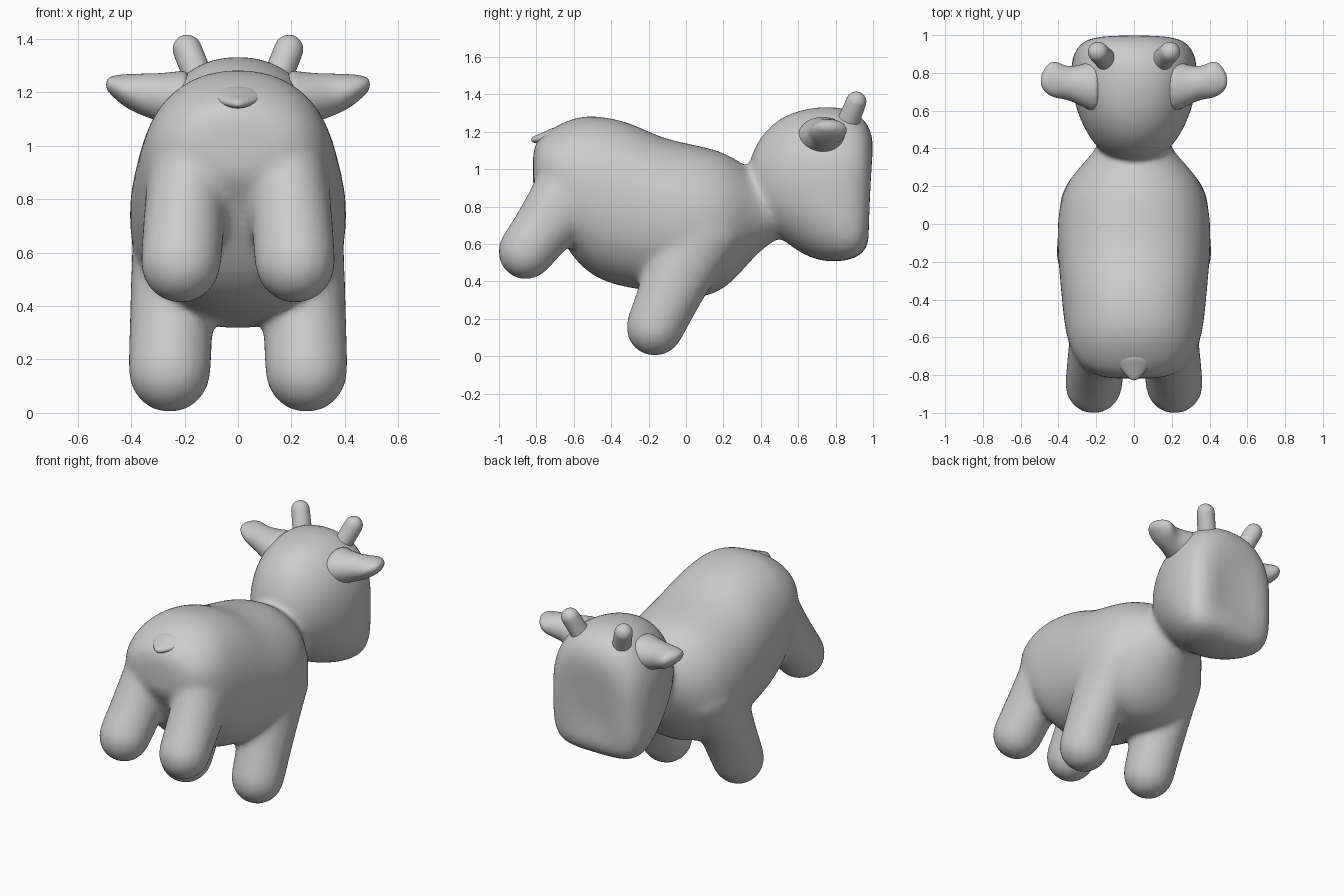
import bpy, bmesh, math
from mathutils import Vector

cube = bpy.data.objects.get("Cube")
if cube:
    bpy.data.objects.remove(cube, do_unlink=True)

GREY = (0.6, 0.6, 0.6, 1)
grey = bpy.data.materials.new("plain grey")
grey.use_nodes = True
grey.diffuse_color = GREY
grey.node_tree.nodes["Principled BSDF"].inputs["Base Color"].default_value = GREY


def loft(bm, rings, sides=16):
    """Closed skin over rings of (centre, half axis u, half axis v, upper and lower roundness)."""
    loops = []
    for c, u, v, upper, lower in rings:
        loop = []
        for i in range(sides):
            a = math.tau * i / sides
            ca, sa = math.cos(a), math.sin(a)
            power = upper if sa > 0 else lower
            p = c + u * math.copysign(abs(ca) ** (2 / power), ca)
            p += v * math.copysign(abs(sa) ** (2 / power), sa)
            loop.append(bm.verts.new(p))
        loops.append(loop)
    for a, b in zip(loops, loops[1:]):
        for i in range(sides):
            j = (i + 1) % sides
            bm.faces.new((a[i], a[j], b[j], b[i]))
    bm.faces.new(loops[0])
    bm.faces.new(loops[-1])


def trunk(bm, profile):
    """Loft through (top y, top z, bottom y, bottom z, half width, upper, lower)."""
    rings = []
    for yt, zt, yb, zb, w, upper, lower in profile:
        top, bottom = Vector((0, yt, zt)), Vector((0, yb, zb))
        rings.append(((top + bottom) / 2, Vector((w, 0, 0)), (top - bottom) / 2, upper, lower))
    loft(bm, rings, 32)


def limb(bm, start, end, depth, r):
    """Round-ended limb of radius r, flaring from front to back towards its start."""
    start, end = Vector(start), Vector(end)
    axis = (end - start).normalized()
    u = axis.cross(Vector((0, 1, 0))).normalized()
    v = axis.cross(u)
    rings = []
    for i in range(6):
        t = i / 5
        flare = r + (depth - r) * (1 - t) ** 1.5
        rings.append((start.lerp(end, t), u * r, v * flare, 2, 2))
    for i in range(1, 6):
        a = math.radians(16 * i)
        cap = r * math.cos(a)
        rings.append((end + axis * r * math.sin(a), u * cap, v * cap, 2, 2))
    loft(bm, rings)


def finish(bm, name, blend=False):
    bmesh.ops.recalc_face_normals(bm, faces=bm.faces[:])
    for f in bm.faces:
        f.smooth = True
    mesh = bpy.data.meshes.new(name)
    bm.to_mesh(mesh)
    bm.free()
    mesh.materials.append(grey)
    ob = bpy.data.objects.new(name, mesh)
    bpy.context.collection.objects.link(ob)
    sub = ob.modifiers.new("round", "SUBSURF")
    sub.levels = sub.render_levels = 2
    if blend:
        fuse = ob.modifiers.new("fuse", "REMESH")
        fuse.mode = "VOXEL"
        fuse.voxel_size = 0.016
        fuse.use_smooth_shade = True
        soft = ob.modifiers.new("soften", "SMOOTH")
        soft.factor = 0.5
        soft.iterations = 24


# Body, four legs and head, fused into one soft skin
bm = bmesh.new()
trunk(bm, [
    (-.82, 1.10, -.82, .92, .10, 2, 2),
    (-.80, 1.155, -.81, .87, .22, 2, 2),
    (-.72, 1.22, -.74, .77, .305, 2.1, 2.1),
    (-.60, 1.28, -.64, .57, .355, 2.2, 2.2),
    (-.48, 1.292, -.52, .43, .375, 2.2, 2.2),
    (-.30, 1.255, -.36, .37, .39, 2.2, 2.2),
    (-.15, 1.175, -.20, .35, .405, 2.2, 2.2),
    (0, 1.14, -.02, .315, .41, 2.2, 2.2),
    (.15, 1.11, .12, .31, .39, 2.2, 2.2),
    (.23, 1.075, .25, .39, .345, 2.1, 2.1),
    (.29, 1.04, .36, .53, .265, 2, 2),
    (.34, 1.0, .47, .62, .19, 2, 2),
    (.42, .98, .56, .65, .17, 2, 2),
])
for s in (-1, 1):
    limb(bm, (s * .185, -.57, .93), (s * .214, -.853, .563), .23, .156)
    limb(bm, (s * .235, .11, .78), (s * .256, -.165, .158), .26, .16)
# Head, round on top with a broad square jaw
trunk(bm, [
    (.33, .99, .47, .65, .17, 2, 2),
    (.35, 1.09, .52, .62, .21, 2, 2),
    (.415, 1.205, .57, .58, .255, 2, 2.1),
    (.52, 1.29, .64, .535, .297, 2.1, 2.3),
    (.65, 1.33, .72, .508, .328, 2.2, 2.7),
    (.78, 1.34, .80, .503, .338, 2.2, 3.5),
    (.88, 1.32, .88, .513, .33, 2.3, 4.4),
    (.95, 1.275, .945, .545, .297, 2.4, 5),
    (.99, 1.21, .978, .60, .24, 2.5, 4.5),
    (1.002, 1.13, .977, .68, .165, 2.5, 3.5),
    (.995, 1.05, .968, .78, .09, 2.5, 2.5),
])
finish(bm, "body_head_and_legs", blend=True)

# Ears and horns
for s, side in ((1, "left"), (-1, "right")):
    bm = bmesh.new()
    rings = []
    for x, y, z, ry, rz in [
        (.17, .73, 1.165, .155, .125), (.23, .73, 1.17, .132, .11),
        (.29, .735, 1.18, .108, .093),
        (.35, .745, 1.19, .088, .082), (.40, .76, 1.20, .098, .07),
        (.44, .77, 1.212, .097, .056), (.475, .762, 1.225, .062, .036),
        (.494, .757, 1.23, .025, .018),
    ]:
        rings.append((Vector((s * x, y, z)), Vector((0, ry, 0)), Vector((0, 0, rz)), 2, 2))
    loft(bm, rings)
    finish(bm, side + "_ear")

    bm = bmesh.new()
    limb(bm, (s * .13, .85, 1.21), (s * .19, .91, 1.36), .065, .056)
    finish(bm, side + "_horn")

# Short flat tail
bm = bmesh.new()
rings = []
for y, z, w, h in [(-.68, 1.19, .11, .05), (-.75, 1.172, .085, .032),
                   (-.79, 1.163, .055, .024), (-.815, 1.158, .03, .018),
                   (-.828, 1.157, .012, .009)]:
    rings.append((Vector((0, y, z)), Vector((w, 0, 0)), Vector((0, 0, h)), 2, 2))
loft(bm, rings)
finish(bm, "tail")
